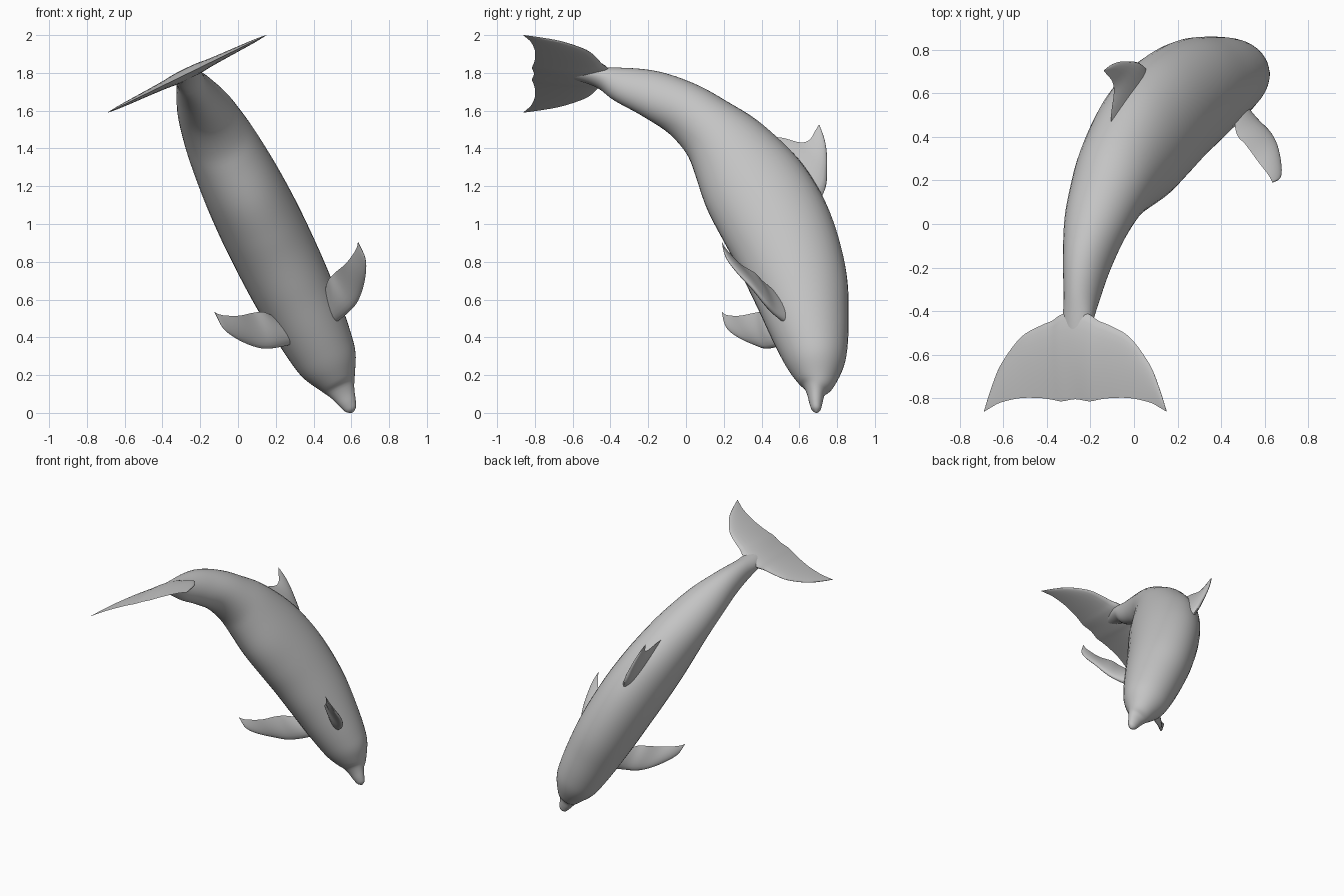
import bpy, bmesh, math
from mathutils import Vector, Matrix

if "Cube" in bpy.data.objects:
    bpy.data.objects.remove(bpy.data.objects["Cube"])

grey = bpy.data.materials.new("skin_grey")
grey.use_nodes = True
grey.diffuse_color = (0.55, 0.55, 0.55, 1)
grey.node_tree.nodes["Principled BSDF"].inputs["Base Color"].default_value = (0.55, 0.55, 0.55, 1)

# Body frame: local x = sideways, y = world y, z = up along the tilted body
C, S, OFF = 0.899, 0.439, 0.545
FRAME = Matrix(((C, 0, -S, C * OFF), (0, 1, 0, 0), (S, 0, C, S * OFF), (0, 0, 0, 1)))
TO_LOCAL = FRAME.inverted()


def height(z):
    """World height on the body's middle plane to local z."""
    return (z - S * OFF) / C


def resample(rows, steps):
    """Smooth curve through rows of numbers."""
    rows = [Vector(r) for r in rows]
    ext = [2 * rows[0] - rows[1]] + rows + [2 * rows[-1] - rows[-2]]
    out = []
    for a, b, c, d in zip(ext, ext[1:], ext[2:], ext[3:]):
        for k in range(steps):
            t = k / steps
            out.append(0.5 * (2 * b + (c - a) * t + (2 * a - 5 * b + 4 * c - d) * t * t
                              + (3 * b - a - 3 * c + d) * t ** 3))
    return out + [rows[-1]]


def loft(name, rings, mirror=False):
    """Skin a list of equal rings, cap the ends and shade smooth."""
    bm = bmesh.new()
    loops = [[bm.verts.new(p) for p in ring] for ring in rings]
    n = len(loops[0])
    for a, b in zip(loops, loops[1:]):
        for i in range(n):
            j = (i + 1) % n
            bm.faces.new((a[i], a[j], b[j], b[i]))
    bm.faces.new(loops[0])
    bm.faces.new(loops[-1])
    bmesh.ops.recalc_face_normals(bm, faces=bm.faces)
    mesh = bpy.data.meshes.new(name)
    bm.to_mesh(mesh)
    bm.free()
    mesh.materials.append(grey)
    obj = bpy.data.objects.new(name, mesh)
    bpy.context.collection.objects.link(obj)
    obj.matrix_world = FRAME
    if mirror:
        obj.modifiers.new("Mirror", "MIRROR")
    bpy.ops.object.select_all(action="DESELECT")
    obj.select_set(True)
    bpy.context.view_layer.objects.active = obj
    bpy.ops.object.shade_smooth_by_angle(angle=math.radians(60))
    return obj


def fin(name, stations, mirror=False, steps=5, sides=20):
    """Loft teardrop sections; each station is lead point, trail point, half thickness."""
    rows = resample([(*lead, *trail, thick) for lead, trail, thick in stations], steps)
    mids = [(Vector(r[:3]) + Vector(r[3:6])) / 2 for r in rows]
    rings = []
    for k, r in enumerate(rows):
        lead, trail = Vector(r[:3]), Vector(r[3:6])
        span = mids[min(k + 1, len(mids) - 1)] - mids[max(k - 1, 0)]
        normal = (trail - lead).cross(span).normalized()
        ring = []
        for i in range(sides):
            a = 2 * math.pi * i / sides
            t = (1 - math.cos(a)) / 2
            bulge = 2.6 * math.sqrt(t) * (1 - t) * max(r[6], 0.001)
            ring.append(lead.lerp(trail, t) + normal * math.copysign(bulge, math.sin(a)))
        rings.append(ring)
    return loft(name, rings, mirror)


# Body: centre y, centre height, half depth, half width from tail to beak
SECTIONS = [
    (-0.70, 1.795, 0.010, 0.025), (-0.56, 1.790, 0.030, 0.050),
    (-0.45, 1.773, 0.055, 0.071), (-0.34, 1.737, 0.097, 0.079),
    (-0.175, 1.685, 0.131, 0.108), (-0.01, 1.605, 0.150, 0.147),
    (0.12, 1.505, 0.177, 0.173), (0.23, 1.39, 0.225, 0.194),
    (0.35, 1.215, 0.278, 0.213), (0.455, 1.04, 0.290, 0.222),
    (0.535, 0.87, 0.280, 0.222), (0.60, 0.68, 0.258, 0.215),
    (0.643, 0.50, 0.222, 0.199), (0.675, 0.35, 0.185, 0.178),
    (0.69, 0.25, 0.150, 0.153), (0.695, 0.16, 0.097, 0.100),
    (0.688, 0.108, 0.051, 0.068), (0.688, 0.05, 0.034, 0.045),
    (0.69, 0.018, 0.023, 0.030), (0.69, 0.002, 0.005, 0.007),
]
rows = resample([(y, height(z), h, w) for y, z, h, w in SECTIONS], 5)
rings = []
for k, (y, s, h, w) in enumerate(rows):
    p, q = rows[max(k - 1, 0)], rows[min(k + 1, len(rows) - 1)]
    along = Vector((0, q[0] - p[0], q[1] - p[1])).normalized()
    up = along.cross(Vector((1, 0, 0)))
    rings.append([Vector((w * math.cos(a), y, s)) + up * h * math.sin(a)
                  for a in (2 * math.pi * i / 36 for i in range(36))])
loft("body", rings)

# Tail flukes: sideways distance, leading y, trailing y, half thickness
HALF = [(0, -0.40, -0.805, 0.030), (0.07, -0.415, -0.815, 0.028),
        (0.12, -0.445, -0.807, 0.023), (0.18, -0.468, -0.80, 0.019),
        (0.28, -0.522, -0.80, 0.014), (0.38, -0.645, -0.82, 0.009),
        (0.43, -0.755, -0.843, 0.005), (0.467, -0.860, -0.863, 0.001)]
FLUKE_Z = height(1.795)
full = [(-l, a, b, t) for l, a, b, t in reversed(HALF[1:])] + HALF
fin("tail_flukes", [((l, a, FLUKE_Z), (l, b, FLUKE_Z), t) for l, a, b, t in full])

# Dorsal fin: leading y and height, trailing y and height, half thickness
DORSAL = [(0.66, 1.06, 0.38, 1.46, 0.045), (0.735, 1.18, 0.50, 1.458, 0.032),
          (0.747, 1.29, 0.605, 1.432, 0.021), (0.745, 1.38, 0.655, 1.447, 0.014),
          (0.733, 1.45, 0.682, 1.49, 0.008), (0.707, 1.524, 0.703, 1.525, 0.001)]
fin("dorsal_fin", [((0, a, height(b)), (0, c, height(d)), t) for a, b, c, d, t in DORSAL])

# Flippers: leading point, trailing point, half thickness, mirrored across the body
FLIPPER = [((0.31, 0.55, 0.37), (0.21, 0.50, 0.50), 0.030),
           ((0.22, 0.475, 0.348), (0.14, 0.41, 0.533), 0.024),
           ((0.14, 0.42, 0.34), (0.08, 0.365, 0.53), 0.020),
           ((0.06, 0.36, 0.36), (0.01, 0.29, 0.515), 0.016),
           ((-0.02, 0.275, 0.40), (-0.06, 0.235, 0.515), 0.011),
           ((-0.08, 0.215, 0.45), (-0.10, 0.205, 0.522), 0.006),
           ((-0.123, 0.19, 0.53), (-0.125, 0.19, 0.535), 0.001)]
fin("flippers", [(TO_LOCAL @ Vector(a), TO_LOCAL @ Vector(b), t) for a, b, t in FLIPPER],
    mirror=True)
